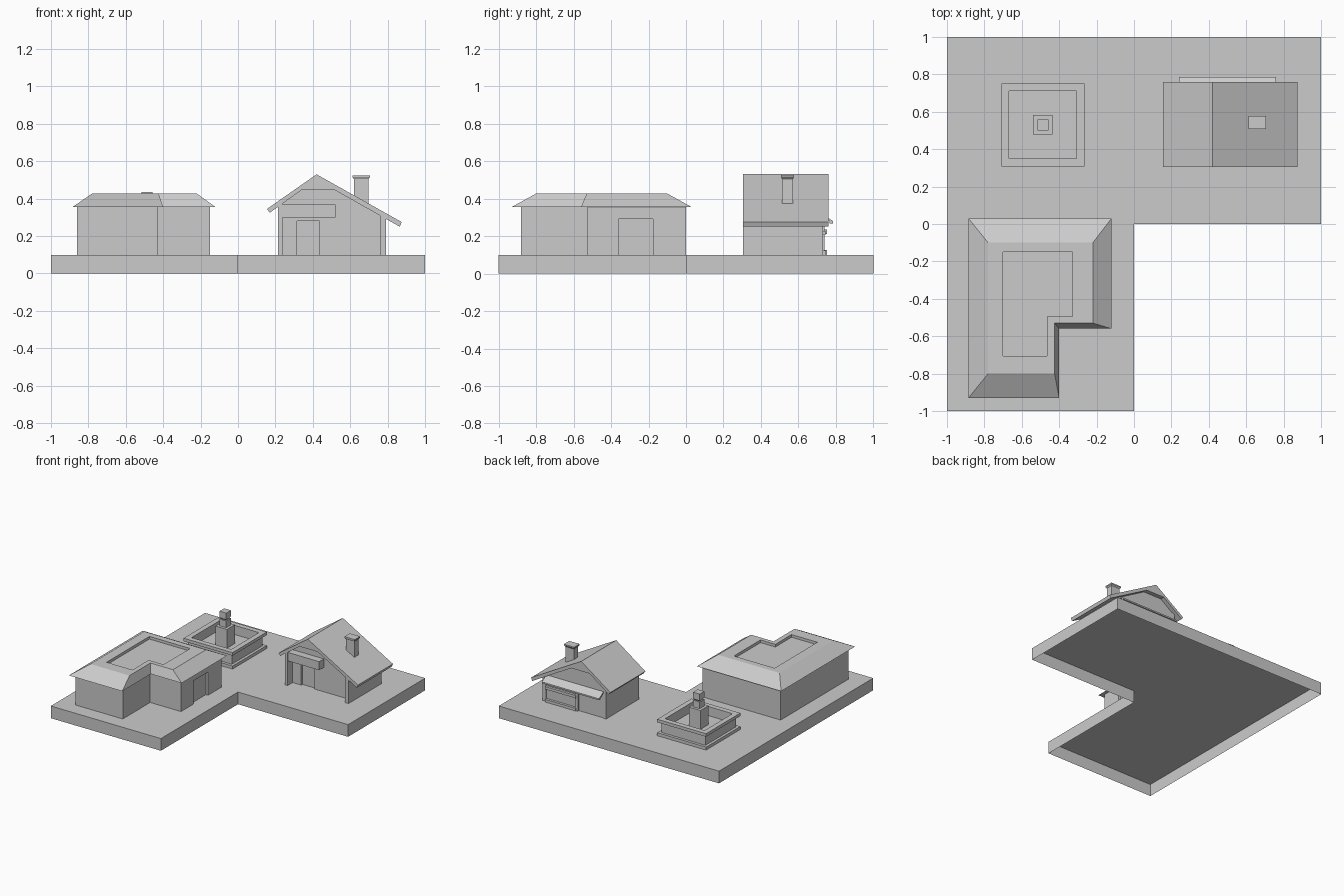
import bpy, bmesh

if "Cube" in bpy.data.objects:
    bpy.data.objects.remove(bpy.data.objects["Cube"])


def finish(name, bm):
    me = bpy.data.meshes.new(name)
    bm.to_mesh(me)
    bm.free()
    ob = bpy.data.objects.new(name, me)
    bpy.context.collection.objects.link(ob)
    return ob


def loft(name, rings, bottom=True):
    """Join counter-clockwise rings [(outline, z), ...] and cap the ends."""
    bm = bmesh.new()
    rows = [[bm.verts.new((x, y, z)) for x, y in pts] for pts, z in rings]
    n = len(rows[0])
    for a, b in zip(rows, rows[1:]):
        for i in range(n):
            j = (i + 1) % n
            bm.faces.new((a[i], a[j], b[j], b[i]))
    if bottom:
        bm.faces.new(rows[0][::-1])
    bm.faces.new(rows[-1])
    return finish(name, bm)


def rect(x0, x1, y0, y1):
    return [(x0, y0), (x1, y0), (x1, y1), (x0, y1)]


def box(name, x0, x1, y0, y1, z0, z1):
    r = rect(x0, x1, y0, y1)
    return loft(name, [(r, z0), (r, z1)])


def prism_y(name, profile, y0, y1):
    """Extrude an (x, z) profile from y0 to y1."""
    bm = bmesh.new()
    a, b = [[bm.verts.new((x, y, z)) for x, z in profile] for y in (y0, y1)]
    n = len(a)
    for i in range(n):
        j = (i + 1) % n
        bm.faces.new((a[i], a[j], b[j], b[i]))
    bm.faces.new(a[::-1])
    bm.faces.new(b)
    bmesh.ops.recalc_face_normals(bm, faces=bm.faces)
    return finish(name, bm)


def ell(x0, xn, x1, y0, yn, y1):
    """L outline with its notch at the front right."""
    return [(x0, y0), (xn, y0), (xn, yn), (x1, yn), (x1, y1), (x0, y1)]


def cut(ob, cutter):
    m = ob.modifiers.new("doorway", 'BOOLEAN')
    m.operation = 'DIFFERENCE'
    m.solver = 'EXACT'
    m.object = cutter
    cutter.hide_render = True
    cutter.hide_viewport = True


# ground slab, open underneath
G = 0.1
plot = ell(-1, 0, 1, -1, 0, 1)
loft("ground_slab", [(plot, 0), (plot, G)], bottom=False)

# L-shaped house with recessed doorway
wall = ell(-0.86, -0.43, -0.15, -0.88, -0.525, 0.0)
house = loft("flat_house_walls", [(wall, G), (wall, 0.357)])
cut(house, box("flat_house_door_cutter", -0.17, -0.1, -0.36, -0.175, 0.05, 0.29))

# sloped roof with a sunken flat top
eave = ell(-0.885, -0.40, -0.12, -0.93, -0.56, 0.03)
crown = ell(-0.78, -0.425, -0.22, -0.80, -0.53, -0.10)
pit = ell(-0.70, -0.465, -0.33, -0.705, -0.495, -0.15)
loft("flat_house_roof", [(eave, 0.355), (crown, 0.427), (pit, 0.427), (pit, 0.405)])

# fountain basin, column and spout
cx, cy = -0.487, 0.53


def sq(h):
    return rect(cx - h, cx + h, cy - h, cy + h)


loft("fountain_basin", [(sq(0.222), G), (sq(0.222), 0.125), (sq(0.2), 0.125), (sq(0.2), 0.21),
                        (sq(0.222), 0.21), (sq(0.222), 0.235), (sq(0.18), 0.235), (sq(0.18), 0.16)],
     bottom=False)
loft("fountain_column", [(sq(0.052), 0.16), (sq(0.052), 0.315), (sq(0.03), 0.315), (sq(0.03), 0.37),
                         (sq(0.02), 0.37), (sq(0.03), 0.385), (sq(0.03), 0.435), (sq(0.02), 0.435)])

# gabled house: core, and side walls that run forward to form the porch
core = prism_y("gable_house_core",
               [(0.22, G), (0.785, G), (0.785, 0.297), (0.51, 0.452), (0.345, 0.452), (0.22, 0.362)],
               0.37, 0.725)
cut(core, box("gable_house_door_cutter", 0.315, 0.435, 0.3, 0.385, 0.05, 0.28))
prism_y("porch_wall_left", [(0.215, G), (0.237, G), (0.237, 0.374), (0.215, 0.358)], 0.305, 0.73)
prism_y("porch_wall_right", [(0.76, G), (0.79, G), (0.79, 0.294), (0.76, 0.311)], 0.305, 0.73)
box("porch_beam", 0.237, 0.52, 0.31, 0.375, 0.30, 0.37)

# asymmetric gable roof
prism_y("gable_roof",
        [(0.42, 0.53), (0.155, 0.345), (0.17, 0.325), (0.345, 0.45),
         (0.51, 0.45), (0.865, 0.25), (0.875, 0.275)], 0.305, 0.76)

# chimney with cap
loft("chimney", [(rect(0.62, 0.697, 0.513, 0.57), 0.35), (rect(0.62, 0.697, 0.513, 0.57), 0.505),
                 (rect(0.612, 0.705, 0.507, 0.577), 0.515), (rect(0.612, 0.705, 0.507, 0.577), 0.525)])

# back wall: tilted awning, rails and post
loft("back_awning", [(rect(0.24, 0.76, 0.765, 0.785), 0.268), (rect(0.24, 0.76, 0.765, 0.785), 0.28),
                     (rect(0.24, 0.76, 0.715, 0.73), 0.315)])
for i, z in enumerate((G, 0.205)):
    box(f"back_rail_{i}", 0.48, 0.76, 0.72, 0.745, z, z + 0.022)
box("back_post", 0.465, 0.49, 0.72, 0.74, G, 0.29)
